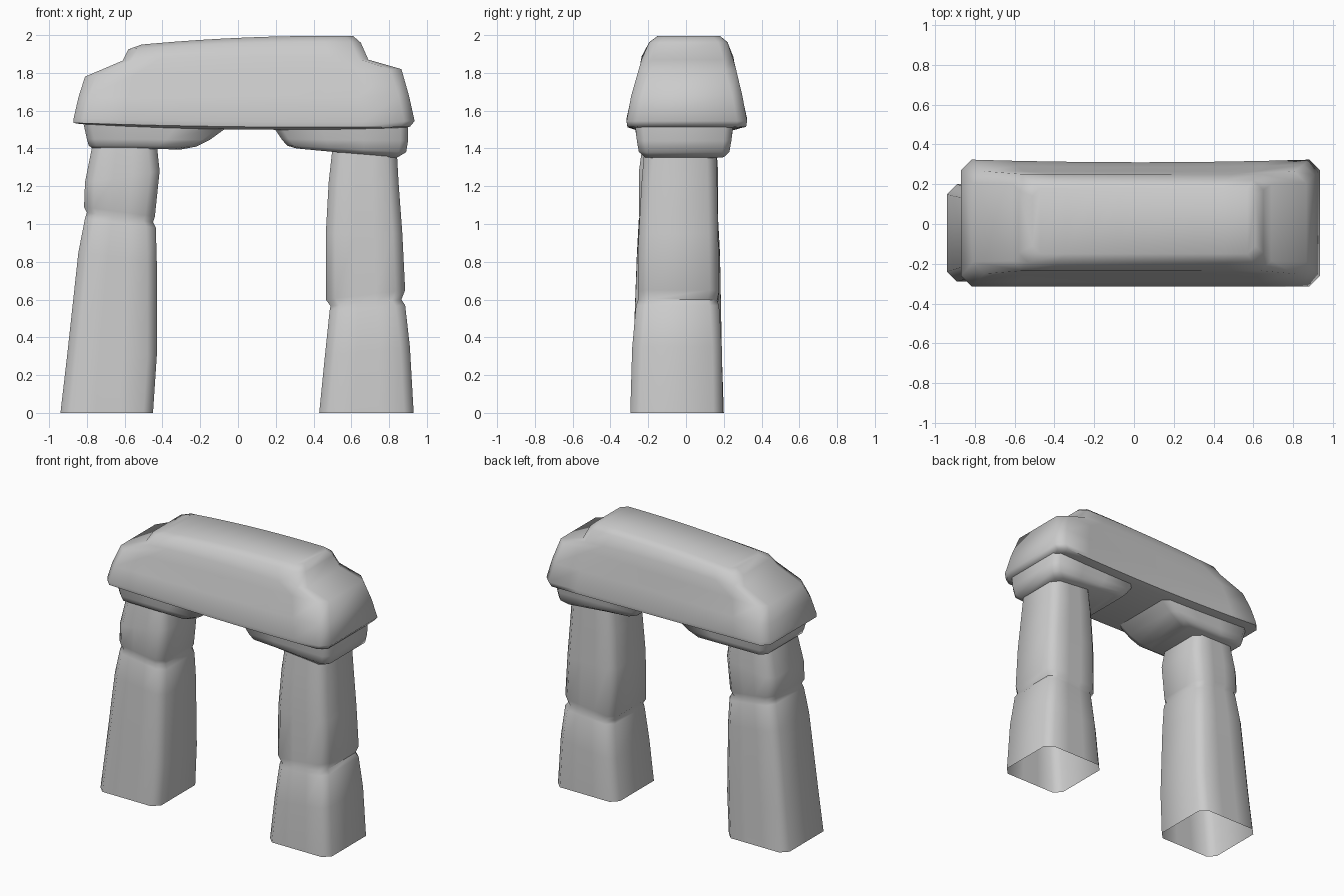
import bpy
import bmesh
import math

cube = bpy.data.objects.get("Cube")
if cube:
    bpy.data.objects.remove(cube, do_unlink=True)

stone = bpy.data.materials.new("grey stone")
stone.use_nodes = True
GREY = (0.6, 0.6, 0.6, 1)
stone.diffuse_color = GREY
bsdf = next(n for n in stone.node_tree.nodes if n.type == 'BSDF_PRINCIPLED')
bsdf.inputs["Base Color"].default_value = GREY
bsdf.inputs["Roughness"].default_value = 0.9


def ring_points(ring, spans):
    """Rectangle with cut corners; z runs from left to right, plus a bulge."""
    x0, x1, y0, y1, z_left, z_right, cut, bulge, waist = ring
    xs = [x0 + cut + (x1 - x0 - 2 * cut) * i / spans for i in range(spans + 1)]

    def point(x, y):
        t = (x - x0) / (x1 - x0)
        arch = 1 - (2 * t - 1) ** 2
        return (x, y, z_left + (z_right - z_left) * t + bulge * arch)

    def back(x):
        t = (x - x0) / (x1 - x0)
        return y1 - waist * (1 - (2 * t - 1) ** 2)

    front_side = [point(x, y0) for x in xs]
    right_side = [point(x1, y0 + cut), point(x1, y1 - cut)]
    back_side = [point(x, back(x)) for x in reversed(xs)]
    left_side = [point(x0, y1 - cut), point(x0, y0 + cut)]
    return front_side + right_side + back_side + left_side


def cap(bm, ring, spans):
    """Close a ring with strips running front to back."""
    n = spans + 1
    front_side, back_side = ring[:n], ring[n + 2:2 * n + 2][::-1]
    for i in range(spans):
        bm.faces.new((front_side[i], front_side[i + 1], back_side[i + 1], back_side[i]))
    bm.faces.new((front_side[-1], ring[n], ring[n + 1], back_side[-1]))
    bm.faces.new((back_side[0], ring[-2], ring[-1], front_side[0]))


def stone_block(name, rings, spans=3, cap_bottom=True, cut=0.05):
    """Stack rings from bottom to top and skin them."""
    bm = bmesh.new()
    loops = []
    for ring in rings:
        full = list(ring) + [cut, 0, 0][len(ring) - 6:]
        loops.append([bm.verts.new(p) for p in ring_points(full, spans)])
    for low, high in zip(loops, loops[1:]):
        for i in range(len(low)):
            j = (i + 1) % len(low)
            bm.faces.new((low[i], low[j], high[j], high[i]))
    if cap_bottom:
        cap(bm, loops[0], spans)
    cap(bm, loops[-1], spans)
    bmesh.ops.recalc_face_normals(bm, faces=bm.faces)
    mesh = bpy.data.meshes.new(name)
    bm.to_mesh(mesh)
    bm.free()
    mesh.materials.append(stone)
    obj = bpy.data.objects.new(name, mesh)
    bpy.context.collection.objects.link(obj)
    bpy.ops.object.select_all(action='DESELECT')
    obj.select_set(True)
    bpy.context.view_layer.objects.active = obj
    bpy.ops.object.shade_smooth_by_angle(angle=math.radians(55))
    return obj


# Pillars, open underneath, each pinched at a slanted joint
stone_block("right_pillar", [
    (-0.94, -0.45, -0.29, 0.20, 0, 0),
    (-0.905, -0.43, -0.28, 0.19, 0.3, 0.3),
    (-0.845, -0.43, -0.26, 0.18, 0.85, 0.8),
    (-0.81, -0.435, -0.25, 0.17, 1.03, 0.98),
    (-0.80, -0.45, -0.24, 0.16, 1.06, 1.01),
    (-0.815, -0.44, -0.25, 0.17, 1.09, 1.04),
    (-0.81, -0.415, -0.25, 0.17, 1.22, 1.28),
    (-0.77, -0.43, -0.23, 0.16, 1.42, 1.42),
], cap_bottom=False)

stone_block("left_pillar", [
    (0.43, 0.93, -0.295, 0.195, 0, 0),
    (0.46, 0.91, -0.285, 0.19, 0.3, 0.35),
    (0.485, 0.885, -0.265, 0.175, 0.54, 0.57),
    (0.49, 0.865, -0.255, 0.165, 0.565, 0.6),
    (0.465, 0.885, -0.255, 0.175, 0.6, 0.65),
    (0.465, 0.87, -0.25, 0.17, 0.95, 0.95),
    (0.48, 0.85, -0.235, 0.165, 1.22, 1.22),
    (0.50, 0.84, -0.22, 0.16, 1.4, 1.4),
], cap_bottom=False)

# Bearing stones, tapering towards the opening
stone_block("right_bearing_stone", [
    (-0.77, -0.30, -0.22, 0.20, 1.40, 1.395),
    (-0.79, -0.22, -0.25, 0.23, 1.415, 1.41),
    (-0.80, -0.15, -0.26, 0.24, 1.45, 1.445),
    (-0.82, -0.06, -0.27, 0.25, 1.54, 1.51),
], cut=0.04)

stone_block("left_bearing_stone", [
    (0.31, 0.84, -0.22, 0.20, 1.40, 1.35),
    (0.26, 0.89, -0.25, 0.23, 1.415, 1.38),
    (0.23, 0.90, -0.26, 0.24, 1.45, 1.44),
    (0.19, 0.90, -0.27, 0.25, 1.51, 1.53),
], cut=0.04)

# Lintel with sloping sides, end ledges and a raised crown
stone_block("lintel", [
    (-0.84, 0.88, -0.27, 0.26, 1.53, 1.51, 0.04, -0.02, 0),
    (-0.87, 0.91, -0.31, 0.32, 1.535, 1.515, 0.05, -0.01, 0.015),
    (-0.87, 0.935, -0.315, 0.325, 1.56, 1.545, 0.055, -0.01, 0.015),
    (-0.845, 0.905, -0.29, 0.30, 1.67, 1.68, 0.055, 0, 0.015),
    (-0.81, 0.865, -0.25, 0.265, 1.78, 1.82, 0.06, 0, 0),
    (-0.61, 0.69, -0.235, 0.25, 1.865, 1.87, 0.05, 0.02, 0),
    (-0.58, 0.65, -0.195, 0.22, 1.925, 1.96, 0.05, 0.015, 0),
    (-0.51, 0.61, -0.15, 0.18, 1.95, 1.995, 0.04, 0.015, 0),
], spans=8)
